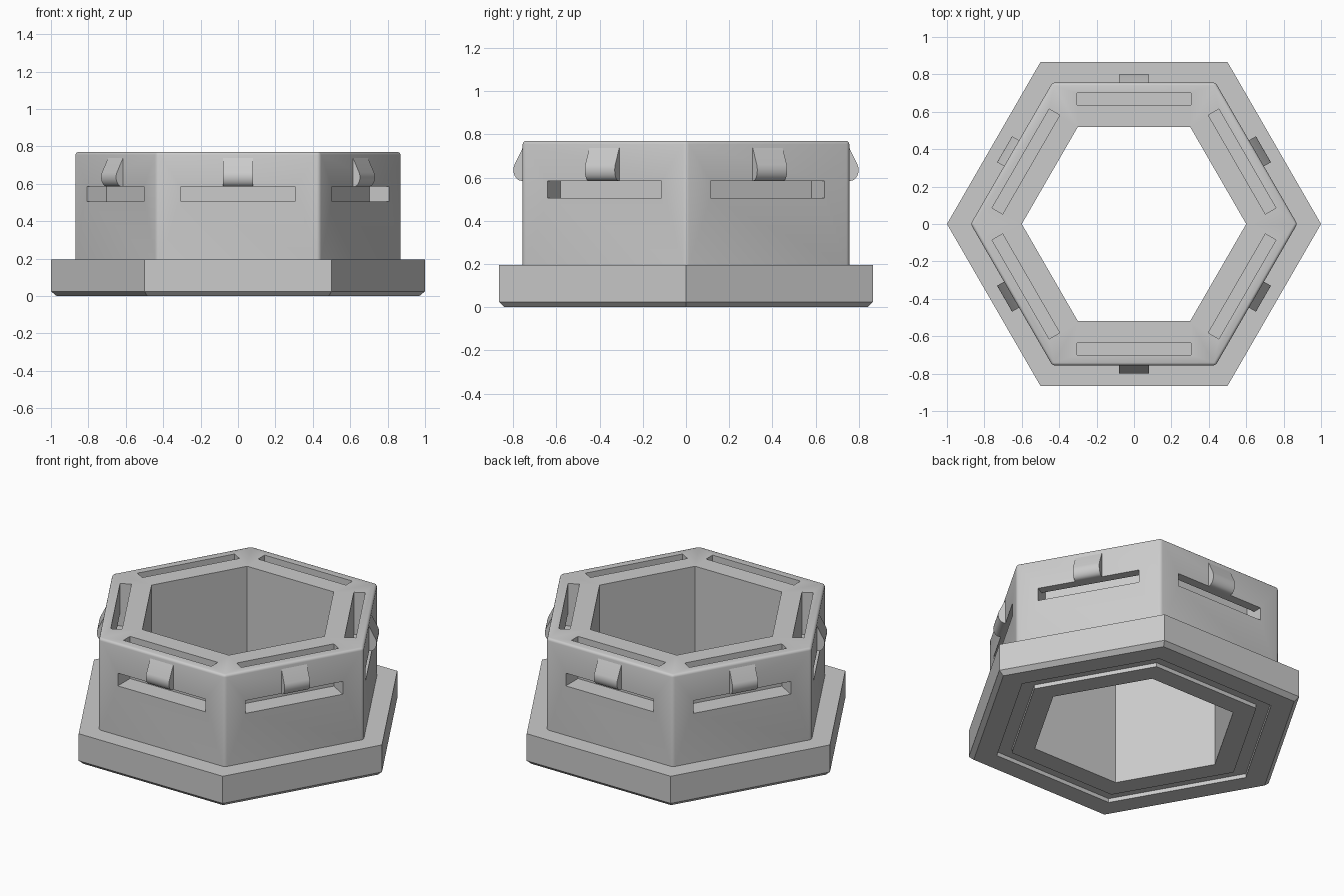
import bpy, bmesh, math
from mathutils import Matrix, Vector

if "Cube" in bpy.data.objects:
    bpy.data.objects.remove(bpy.data.objects["Cube"], do_unlink=True)

SIDES = 6
STEP = math.tau / SIDES

grey = bpy.data.materials.new("plain grey")
grey.use_nodes = True
grey.diffuse_color = (0.6, 0.6, 0.6, 1)
grey.node_tree.nodes["Principled BSDF"].inputs["Base Color"].default_value = (0.6, 0.6, 0.6, 1)


def finish(bm, name):
    bmesh.ops.recalc_face_normals(bm, faces=bm.faces[:])
    mesh = bpy.data.meshes.new(name)
    bm.to_mesh(mesh)
    bm.free()
    mesh.materials.append(grey)
    obj = bpy.data.objects.new(name, mesh)
    bpy.context.collection.objects.link(obj)
    return obj


def hex_ring(profile):
    """Sweep a closed (corner radius, z) profile around six corners."""
    bm = bmesh.new()
    loops = [[bm.verts.new((r * math.cos(i * STEP), r * math.sin(i * STEP), z))
              for r, z in profile] for i in range(SIDES)]
    n = len(profile)
    for i in range(SIDES):
        a, b = loops[i], loops[(i + 1) % SIDES]
        for j in range(n):
            k = (j + 1) % n
            bm.faces.new((a[j], b[j], b[k], a[k]))
    bmesh.ops.recalc_face_normals(bm, faces=bm.faces[:])
    return bm


def on_each_side(name, profile, half_width):
    """Extrude an (outward distance, z) profile across all six flat sides."""
    bm = bmesh.new()
    for i in range(SIDES):
        turn = Matrix.Rotation((i + 0.5) * STEP, 3, 'Z')
        ends = [[bm.verts.new(turn @ Vector((d, w, z))) for d, z in profile]
                for w in (-half_width, half_width)]
        bm.faces.new(ends[0])
        bm.faces.new(ends[1][::-1])
        for j in range(len(profile)):
            k = (j + 1) % len(profile)
            bm.faces.new((ends[0][j], ends[1][j], ends[1][k], ends[0][k]))
    return finish(bm, name)


def smooth(obj, angle):
    bpy.ops.object.select_all(action='DESELECT')
    obj.select_set(True)
    bpy.context.view_layer.objects.active = obj
    bpy.ops.object.shade_smooth_by_angle(angle=math.radians(angle))


# Base flange: chamfered lower rim and a shallow groove underneath
finish(hex_ring([(0.6, 0), (0.74, 0), (0.74, 0.025), (0.83, 0.025), (0.83, 0),
                 (0.97, 0), (1, 0.025), (1, 0.195), (0.6, 0.195)]), "base_flange")

# Hollow body with softened outer corners and top rim
bm = hex_ring([(0.6, 0.195), (0.873, 0.195), (0.873, 0.77), (0.6, 0.77)])
outer = [e for e in bm.edges
         if all(v.co.xy.length > 0.8 for v in e.verts)
         and max(v.co.z for v in e.verts) > 0.7]
bmesh.ops.bevel(bm, geom=outer, offset=0.015, segments=3, profile=0.5, affect='EDGES')
body = finish(bm, "hex_body")

# Strap slots: enter through the top, leave through the side
cutter = on_each_side("slot_cutter", [(0.635, 0.505), (0.9, 0.505), (0.9, 0.585),
                                      (0.70, 0.585), (0.70, 0.9), (0.635, 0.9)], 0.305)
cutter.hide_render = True
cut = body.modifiers.new("slots", 'BOOLEAN')
cut.operation = 'DIFFERENCE'
cut.solver = 'EXACT'
cut.object = cutter
bpy.context.view_layer.objects.active = body
bpy.ops.object.modifier_apply(modifier=cut.name)
bpy.data.objects.remove(cutter, do_unlink=True)
smooth(body, 35)

# Rounded catches above the side slots
nose = [(0.762 + 0.037 * math.cos(math.radians(a)), 0.635 + 0.05 * math.sin(math.radians(a)))
        for a in range(-90, 31, 15)]
catches = on_each_side("catches", [(0.74, 0.585)] + nose + [(0.755, 0.74), (0.74, 0.74)], 0.08)
smooth(catches, 35)
